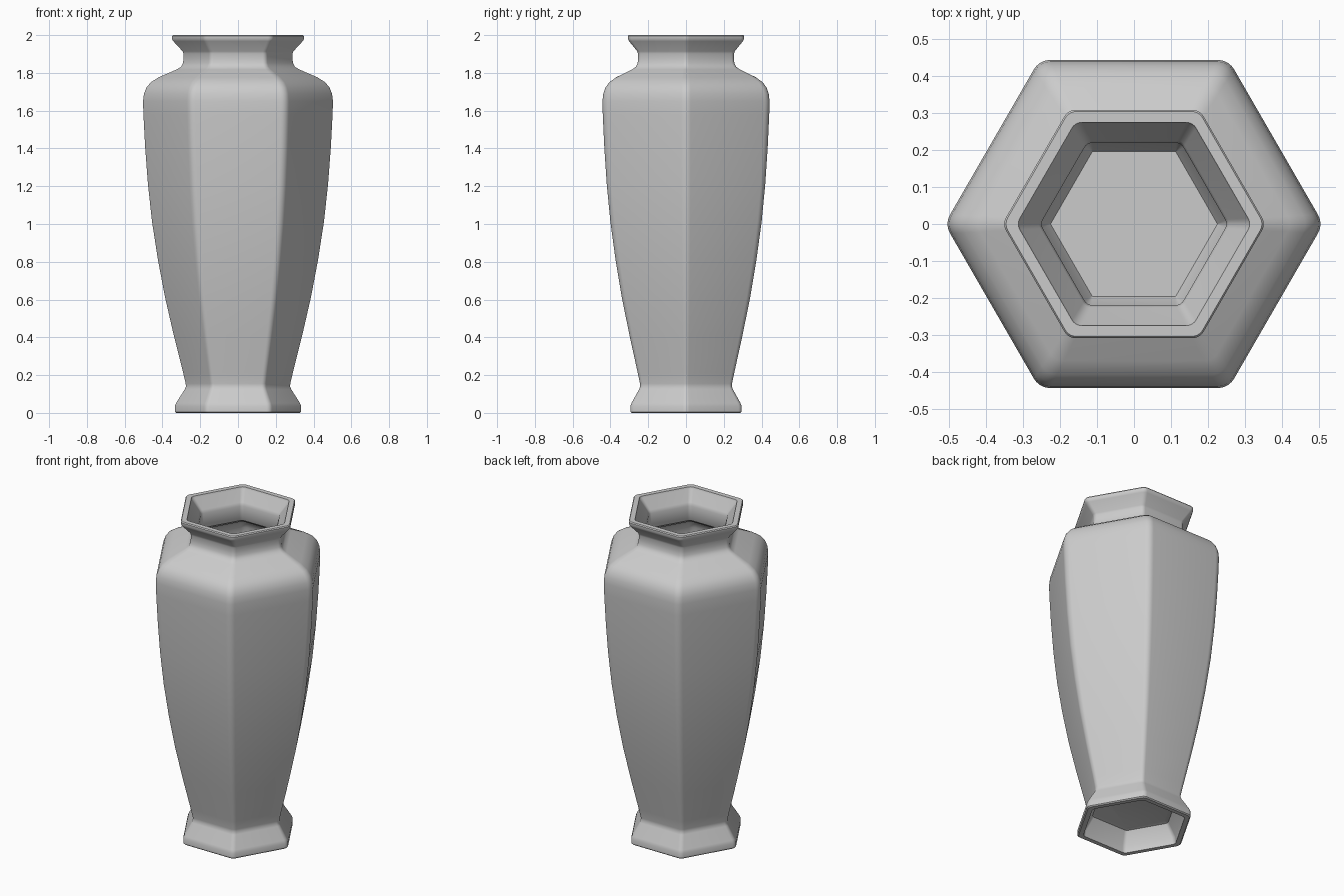
import bpy, bmesh, math
from mathutils import Vector

if "Cube" in bpy.data.objects:
    bpy.data.objects.remove(bpy.data.objects["Cube"])

SEG = 5  # steps around each rounded corner

# Outer wall: (corner radius, height)
outer = [(0.328, 0.0), (0.335, 0.006), (0.335, 0.035), (0.328, 0.052),
         (0.282, 0.125), (0.276, 0.14), (0.277, 0.155), (0.29, 0.21),
         (0.34, 0.41), (0.386, 0.61), (0.424, 0.81), (0.455, 1.01),
         (0.477, 1.21), (0.492, 1.41), (0.501, 1.58), (0.503, 1.65),
         (0.498, 1.69), (0.485, 1.722), (0.462, 1.75), (0.42, 1.777),
         (0.325, 1.818), (0.302, 1.832), (0.291, 1.852), (0.289, 1.875),
         (0.289, 1.902), (0.293, 1.914), (0.343, 1.968), (0.35, 1.98),
         (0.35, 1.994), (0.345, 2.0)]
# Inner wall from the lip down to the floor
inner = [(0.312, 2.0), (0.308, 1.988), (0.256, 1.93), (0.249, 1.91),
         (0.249, 1.85), (0.262, 1.815), (0.31, 1.785), (0.41, 1.74),
         (0.445, 1.715), (0.46, 1.68), (0.463, 1.64), (0.452, 1.41),
         (0.415, 1.01), (0.346, 0.61), (0.30, 0.41), (0.25, 0.21),
         (0.225, 0.16)]
# Hollow under the foot
recess = [(0.225, 0.12), (0.245, 0.115), (0.293, 0.04), (0.298, 0.0)]


def hexagon(radius, z, sharp=False):
    """Hexagon ring with rounded corners pointing along x."""
    fillet = radius * (0.004 if sharp else 0.1)
    pts = []
    for k in range(6):
        a = math.radians(60 * k)
        c = Vector((math.cos(a), math.sin(a), 0)) * (radius - fillet)
        for i in range(SEG + 1):
            t = a + math.radians(60 * i / SEG - 30)
            pts.append(c + Vector((math.cos(t) * fillet, math.sin(t) * fillet, z)))
    return pts


# Loft the whole profile from the foot recess to the inner floor
profile = recess + outer + inner
bm = bmesh.new()
rings = []
for i, (r, z) in enumerate(profile):
    sharp = i in (0, len(profile) - 1)
    rings.append([bm.verts.new(p) for p in hexagon(r, z, sharp)])
for a, b in zip(rings, rings[1:]):
    n = len(a)
    for j in range(n):
        bm.faces.new((a[j], a[(j + 1) % n], b[(j + 1) % n], b[j]))
bm.faces.new(rings[0])
bm.faces.new(rings[-1])
bmesh.ops.recalc_face_normals(bm, faces=bm.faces)

mesh = bpy.data.meshes.new("hexagonal_vase")
bm.to_mesh(mesh)
bm.free()
vase = bpy.data.objects.new("hexagonal_vase", mesh)
bpy.context.collection.objects.link(vase)
bpy.context.view_layer.objects.active = vase
vase.select_set(True)
bpy.ops.object.shade_smooth_by_angle(angle=math.radians(35))
